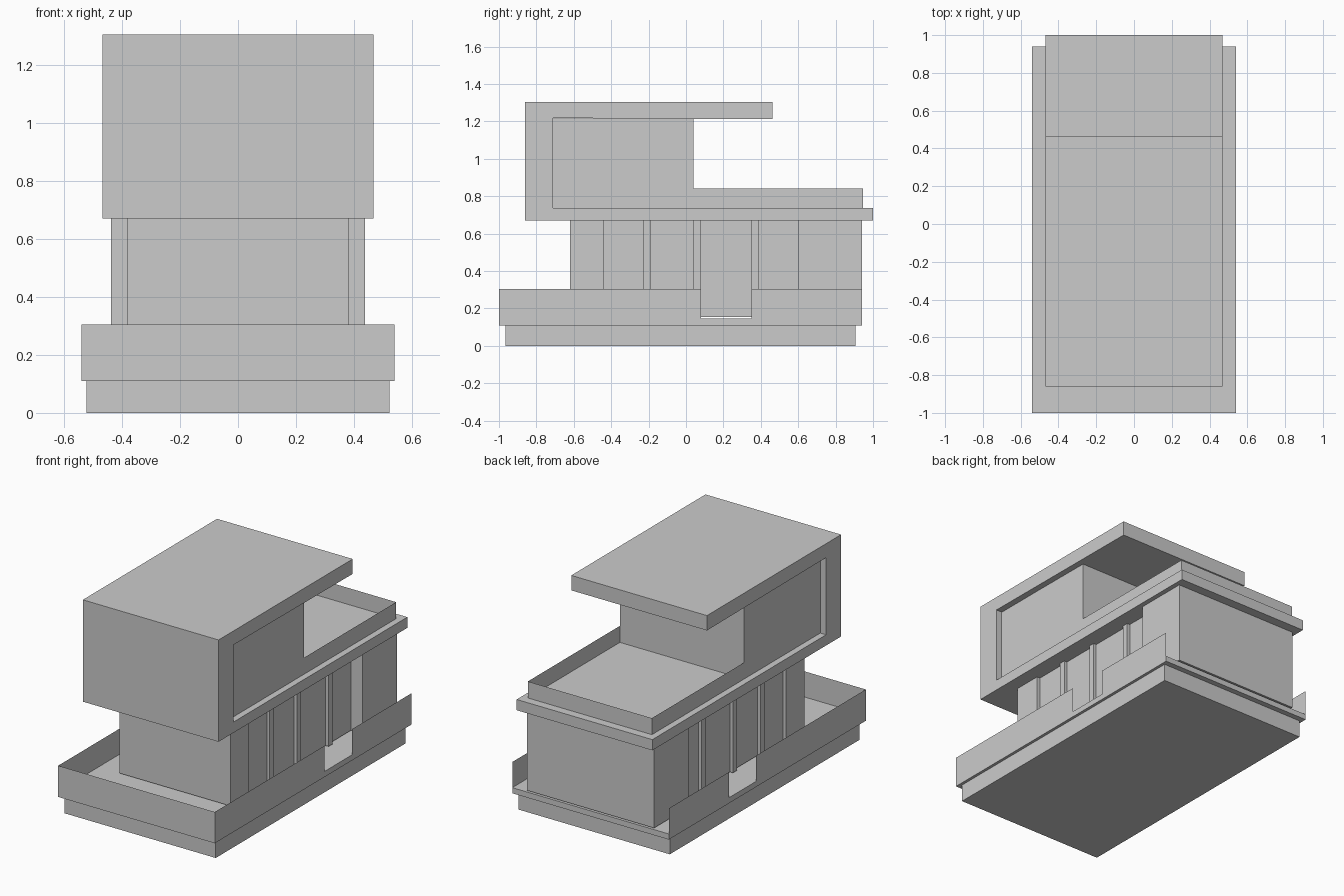
import bpy, bmesh

if "Cube" in bpy.data.objects:
    bpy.data.objects.remove(bpy.data.objects["Cube"])


def finish(name, bm):
    bmesh.ops.recalc_face_normals(bm, faces=bm.faces)
    mesh = bpy.data.meshes.new(name)
    bm.to_mesh(mesh)
    bm.free()
    ob = bpy.data.objects.new(name, mesh)
    bpy.context.collection.objects.link(ob)
    return ob


def box(name, hx, y0, y1, z0, z1, x0=None):
    """Block from x0 (default -hx) to hx."""
    x0 = -hx if x0 is None else x0
    bm = bmesh.new()
    bmesh.ops.create_cube(bm, size=1)
    for v in bm.verts:
        v.co.x = hx if v.co.x > 0 else x0
        v.co.y = y1 if v.co.y > 0 else y0
        v.co.z = z1 if v.co.z > 0 else z0
    return finish(name, bm)


def sheet_wall(name, path, z0, z1):
    """Thin parapet following an open plan path."""
    bm = bmesh.new()
    low = [bm.verts.new((x, y, z0)) for x, y in path]
    top = [bm.verts.new((x, y, z1)) for x, y in path]
    for i in range(len(path) - 1):
        bm.faces.new((low[i], low[i + 1], top[i + 1], top[i]))
    return finish(name, bm)


def side_profile(name, pts, hx):
    """Extrude a (y, z) outline across the full width."""
    bm = bmesh.new()
    face = bm.faces.new([bm.verts.new((-hx, y, z)) for y, z in pts])
    ext = bmesh.ops.extrude_face_region(bm, geom=[face], use_keep_orig=True)
    for v in ext["geom"]:
        if isinstance(v, bmesh.types.BMVert):
            v.co.x = hx
    return finish(name, bm)


# Plinth and ground slab
box("plinth", 0.522, -0.965, 0.905, 0, 0.11)
box("ground_slab", 0.54, -1.0, 0.94, 0.11, 0.145)

# Ground parapet, open at the back and at the side entrances
sheet_wall("ground_parapet_front",
           [(0.54, 0.08), (0.54, -1), (-0.54, -1), (-0.54, 0.08)], 0.145, 0.305)
for s, side in ((1, "right"), (-1, "left")):
    sheet_wall("ground_parapet_" + side, [(s * 0.54, 0.35), (s * 0.54, 0.94)], 0.145, 0.305)

# Lower storey: front block, recessed glazing, rear block, window posts
FLOOR, CEILING = 0.155, 0.67
box("lower_front_block", 0.382, -0.62, -0.44, FLOOR, CEILING)
box("lower_glazing", 0.36, -0.44, 0.60, FLOOR, CEILING)
box("lower_rear_block", 0.438, 0.60, 0.94, FLOOR, CEILING)
for i, y in enumerate((-0.23, 0.04, 0.35)):
    for s in (-1, 1):
        box(f"window_post_{i}_{'right' if s > 0 else 'left'}",
            s * 0.38, y, y + 0.04, FLOOR, CEILING, x0=s * 0.355)

# Upper storey: C-shaped frame of floor, front wall and roof
side_profile("upper_frame", [(1.0, 0.67), (-0.86, 0.67), (-0.86, 1.305), (0.462, 1.305),
                             (0.462, 1.212), (-0.712, 1.218), (-0.712, 0.737), (1.0, 0.737)], 0.468)
box("upper_room", 0.428, -0.712, 0.04, 0.737, 1.216)

# Terrace parapet
sheet_wall("terrace_parapet",
           [(0.428, 0.04), (0.428, 0.947), (-0.428, 0.947), (-0.428, 0.04)], 0.737, 0.84)
